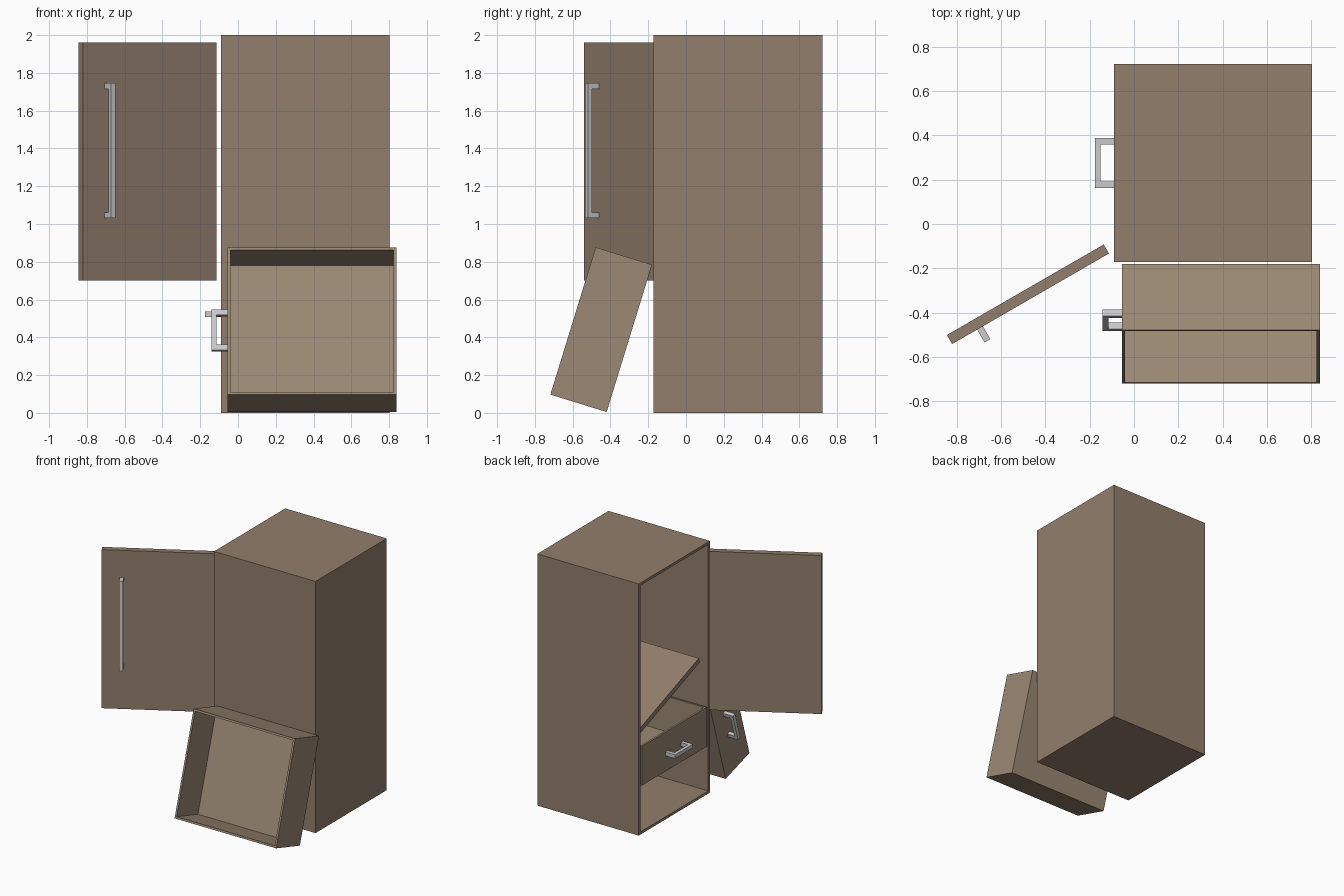
import bpy, bmesh
from math import radians
from mathutils import Matrix, Vector

if "Cube" in bpy.data.objects:
    bpy.data.objects.remove(bpy.data.objects["Cube"])

WALL = 0.03


def material(name, color):
    m = bpy.data.materials.new(name)
    m.diffuse_color = (*color, 1)
    m.use_nodes = True
    m.node_tree.nodes["Principled BSDF"].inputs["Base Color"].default_value = m.diffuse_color
    return m


WOOD = material("wood", (0.29, 0.21, 0.15))
PALE_WOOD = material("pale_wood", (0.33, 0.25, 0.175))
METAL = material("metal", (0.55, 0.55, 0.55))


def finish(name, bm, mat, matrix):
    bmesh.ops.recalc_face_normals(bm, faces=bm.faces)
    mesh = bpy.data.meshes.new(name)
    bm.to_mesh(mesh)
    bm.free()
    mesh.materials.append(mat)
    ob = bpy.data.objects.new(name, mesh)
    ob.matrix_world = matrix
    bpy.context.collection.objects.link(ob)
    return ob


def box_mesh(lo, hi):
    lo, hi = Vector(lo), Vector(hi)
    bm = bmesh.new()
    bmesh.ops.create_cube(bm, size=1)
    bmesh.ops.scale(bm, vec=hi - lo, verts=bm.verts)
    bmesh.ops.translate(bm, vec=(lo + hi) / 2, verts=bm.verts)
    bm.normal_update()
    return bm


def box(name, lo, hi, mat, matrix=Matrix()):
    return finish(name, box_mesh(lo, hi), mat, matrix)


def open_box(name, lo, hi, open_dir, wall, depth, mat, matrix=Matrix()):
    """Box hollowed out through the side that faces open_dir."""
    bm = box_mesh(lo, hi)
    d = Vector(open_dir)
    face = max(bm.faces, key=lambda f: f.normal.dot(d))
    bmesh.ops.inset_individual(bm, faces=[face], thickness=wall)
    ext = bmesh.ops.extrude_discrete_faces(bm, faces=[face])
    bmesh.ops.translate(bm, vec=-d * depth, verts=ext["faces"][0].verts)
    return finish(name, bm, mat, matrix)


def handle(name, length, depth, matrix, t=0.03, bar=0.026, width=0.03):
    """U-shaped pull: sticks out along -x, long in y."""
    a, b = length / 2, length / 2 - t
    profile = [(0, -a), (-depth, -a), (-depth, a), (0, a),
               (0, b), (bar - depth, b), (bar - depth, -b), (0, -b)]
    bm = bmesh.new()
    face = bm.faces.new([bm.verts.new((x, y, -width / 2)) for x, y in profile])
    ext = bmesh.ops.extrude_face_region(bm, geom=[face])
    verts = [v for v in ext["geom"] if isinstance(v, bmesh.types.BMVert)]
    bmesh.ops.translate(bm, vec=(0, 0, width), verts=verts)
    return finish(name, bm, METAL, matrix)


def drawer(prefix, depth, matrix):
    open_box(prefix + "_drawer", (0, -0.408, 0), (depth, 0.408, 0.312), (0, 0, 1),
             0.022, 0.28, PALE_WOOD, matrix)
    handle(prefix + "_drawer_handle", 0.225, 0.086,
           matrix @ Matrix.Translation((0, 0, 0.14)))


# cabinet shell, open on its -x side
open_box("cabinet_shell", (-0.09, -0.172, 0), (0.802, 0.722, 2), (-1, 0, 0),
         WALL, 0.862, WOOD)

# drawer still in place, and the one fallen out and leaning on the cabinet
drawer("closed", 0.86, Matrix.Translation((-0.09, 0.275, 0.382)))
drawer("fallen", 0.893, Matrix.Translation((-0.055, -0.30, 0.395))
       @ Matrix.Rotation(radians(72.9), 4, 'X'))

# shelf that has dropped at one end
box("tilted_shelf", (0, 0, -0.04), (0.81, 0.83, 0), WOOD,
    Matrix.Translation((-0.05, -0.09, 1.089)) @ Matrix.Rotation(radians(-20.4), 4, 'X'))

# open door, swung about its hinge corner
hinge = Matrix.Translation((-0.113, -0.133, 0)) @ Matrix.Rotation(radians(30), 4, 'Z')
box("door", (-0.816, 0, 0.70), (0, 0.047, 1.96), WOOD, hinge)

# door pull: drawer handle axes turned so it is long in z and sticks out along -y
turn = Matrix(((0, 0, 1, 0), (1, 0, 0, 0), (0, 1, 0, 0), (0, 0, 0, 1)))
handle("door_handle", 0.715, 0.067,
       hinge @ Matrix.Translation((-0.671, 0, 1.388)) @ turn)
